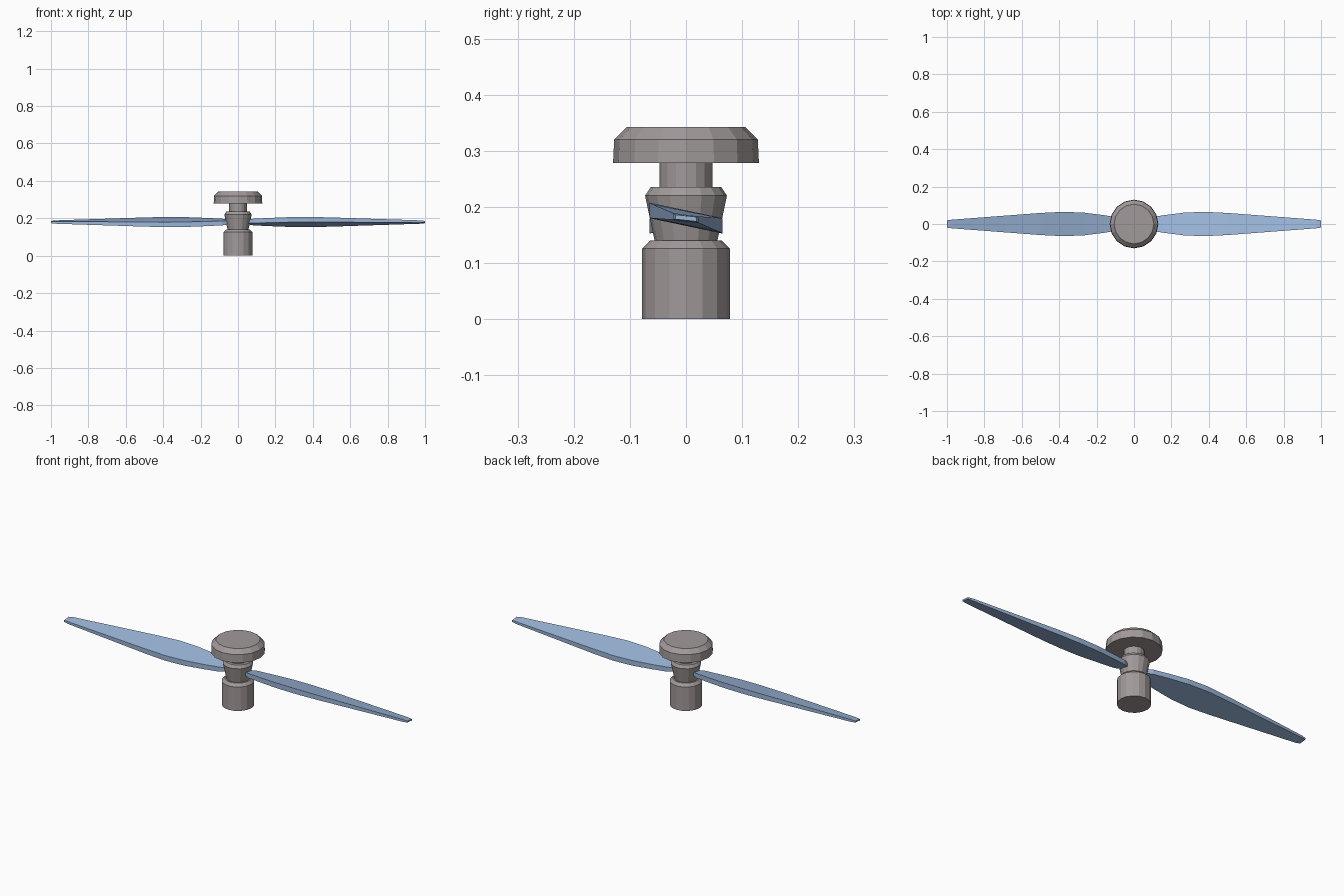
import bpy, bmesh, math

if "Cube" in bpy.data.objects:
    bpy.data.objects.remove(bpy.data.objects["Cube"])

SIDES = 16


def material(name, color):
    m = bpy.data.materials.new(name)
    m.diffuse_color = color
    m.use_nodes = True
    m.node_tree.nodes["Principled BSDF"].inputs["Base Color"].default_value = m.diffuse_color
    return m


def loft(name, rings, mat):
    """Skin a closed solid through equally sized rings of points."""
    bm = bmesh.new()
    loops = [[bm.verts.new(p) for p in r] for r in rings]
    n = len(loops[0])
    for a, b in zip(loops, loops[1:]):
        for i in range(n):
            j = (i + 1) % n
            bm.faces.new((a[i], a[j], b[j], b[i]))
    bm.faces.new(loops[0][::-1])
    bm.faces.new(loops[-1])
    bmesh.ops.recalc_face_normals(bm, faces=bm.faces)
    mesh = bpy.data.meshes.new(name)
    bm.to_mesh(mesh)
    bm.free()
    mesh.materials.append(mat)
    ob = bpy.data.objects.new(name, mesh)
    bpy.context.collection.objects.link(ob)
    return ob


def turned(name, profile, mat):
    """Faceted round part from (radius, z) pairs."""
    step = 2 * math.pi / SIDES
    return loft(name, [[(r * math.cos(i * step), r * math.sin(i * step), z)
                        for i in range(SIDES)] for r, z in profile], mat)


metal = material("warm_grey", (0.36, 0.32, 0.32, 1))
blue = material("blade_blue", (0.33, 0.47, 0.70, 1))

# Mast: base cylinder, flared hub and neck
turned("rotor_mast", [(0.078, 0), (0.078, 0.126), (0.064, 0.14), (0.056, 0.14),
                      (0.073, 0.22), (0.063, 0.235), (0.047, 0.235),
                      (0.047, 0.278)], metal)
# Cap disc with bevelled top
turned("rotor_cap", [(0.130, 0.278), (0.128, 0.32), (0.106, 0.342)], metal)

# Blade stations: x, half width, edge tilt, half thickness
stations = [(0.06, 0.024, 0.004, 0.010), (0.085, 0.035, 0.006, 0.012),
            (0.16, 0.047, 0.009, 0.0125), (0.27, 0.061, 0.0125, 0.0135),
            (0.38, 0.065, 0.014, 0.0135), (0.50, 0.059, 0.012, 0.0125),
            (0.975, 0.023, 0.003, 0.006), (1.0, 0.019, 0.002, 0.004)]
Z = 0.18
rings = [[(x, -w, Z + d - t), (x, w, Z - d - t), (x, w, Z - d + t), (x, -w, Z + d + t)]
         for x, w, d, t in stations]
blade = loft("blade_right", rings, blue)

# Opposite blade is the same one turned half way round
other = bpy.data.objects.new("blade_left", blade.data)
other.rotation_euler.z = math.pi
bpy.context.collection.objects.link(other)
